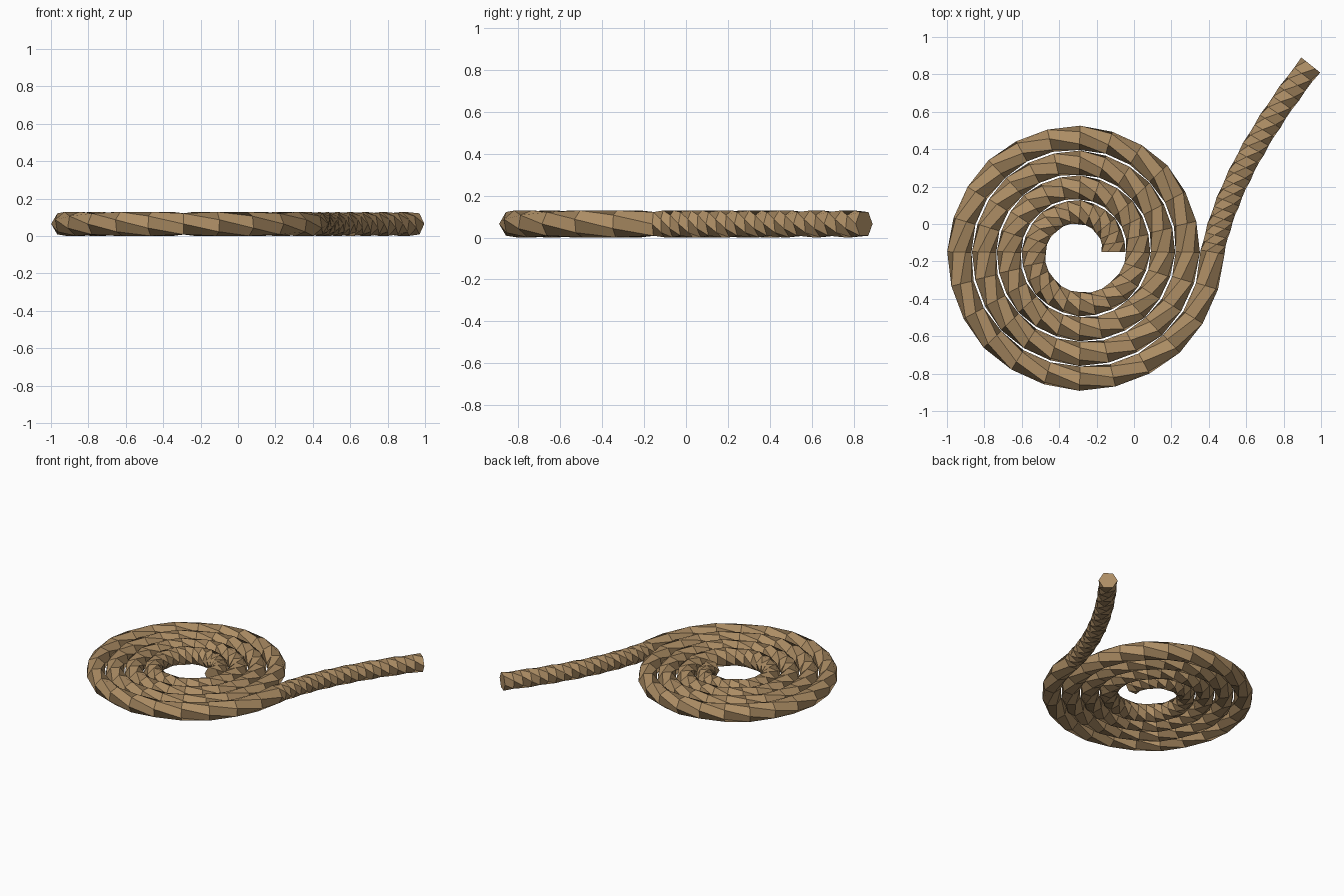
import bpy, bmesh, math
from mathutils import Vector

if "Cube" in bpy.data.objects:
    bpy.data.objects.remove(bpy.data.objects["Cube"])

CENTRE = Vector((-0.29, -0.15, 0.065))
START_R, PITCH, TURNS, STEPS = 0.18, 0.1325, 4, 24
ROPE_R, SIDES, TWIST = 0.065, 6, math.radians(-40)
TAIL_STEPS = 21

# Centre line: flat spiral coil
path = []
for i in range(TURNS * STEPS + 1):
    t = i / STEPS
    a = math.tau * t
    r = START_R + PITCH * t
    path.append(CENTRE + Vector((r * math.cos(a), r * math.sin(a), 0)))

# Centre line: loose tail leaving the coil
p0, p1, p2 = path[-1].copy(), Vector((0.517, 0.31, 0.065)), Vector((0.945, 0.85, 0.065))
for i in range(1, TAIL_STEPS + 1):
    t = i / TAIL_STEPS
    path.append(p0 * (1 - t) ** 2 + p1 * 2 * t * (1 - t) + p2 * t * t)

# Sweep a twisting hexagon along the centre line
bm = bmesh.new()
rings = []
for i, p in enumerate(path):
    if i == 0:
        d = Vector((0, 1, 0))
    elif i == len(path) - 1:
        d = p2 - p1
    else:
        d = path[i + 1] - path[i - 1]
    d.normalize()
    side = Vector((d.y, -d.x, 0))
    ring = []
    for k in range(SIDES):
        a = math.tau * k / SIDES + TWIST * i
        ring.append(bm.verts.new(p + ROPE_R * (side * math.cos(a) + Vector((0, 0, math.sin(a))))))
    rings.append(ring)

for r0, r1 in zip(rings, rings[1:]):
    for k in range(SIDES):
        n = (k + 1) % SIDES
        bm.faces.new((r0[k], r0[n], r1[n], r1[k]))

# Cut ends
bm.faces.new(rings[0])
bm.faces.new(rings[-1])
bmesh.ops.recalc_face_normals(bm, faces=bm.faces[:])

mesh = bpy.data.meshes.new("coiled_rope")
bm.to_mesh(mesh)
bm.free()
rope = bpy.data.objects.new("coiled_rope", mesh)
bpy.context.collection.objects.link(rope)

mat = bpy.data.materials.new("hemp")
mat.diffuse_color = (0.42, 0.27, 0.13, 1)
mat.use_nodes = True
mat.node_tree.nodes["Principled BSDF"].inputs["Base Color"].default_value = mat.diffuse_color
mesh.materials.append(mat)
